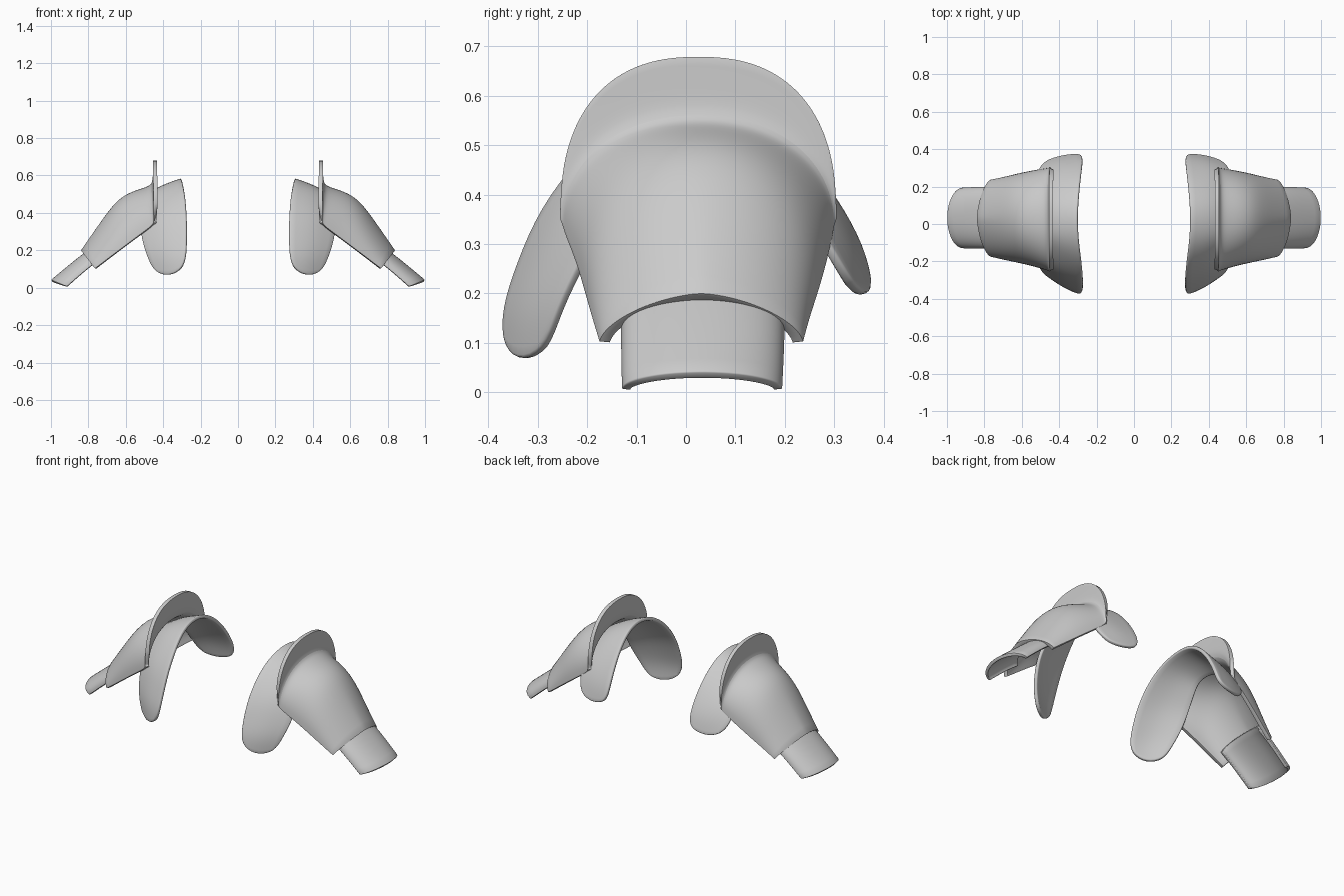
import bpy
import bmesh
import math

# Remove the default object only
cube = bpy.data.objects.get("Cube")
if cube:
    bpy.data.objects.remove(cube, do_unlink=True)

# Single grey material
grey = bpy.data.materials.new("plain grey")
grey.use_nodes = True
grey.diffuse_color = (0.6, 0.6, 0.6, 1)
shader = next(n for n in grey.node_tree.nodes if n.type == "BSDF_PRINCIPLED")
shader.inputs["Base Color"].default_value = grey.diffuse_color


def arch(front, back, low, high, power, segments=20):
    """One arched section from the front edge over the top to the back edge."""
    points = []
    for i in range(segments + 1):
        angle = math.pi * i / segments
        c = math.cos(angle)
        across = -math.copysign(abs(c) ** (2 / power), c)
        rise = max(math.sin(angle), 0) ** (2 / power)
        x = low[0] + (high[0] - low[0]) * rise
        z = low[1] + (high[1] - low[1]) * rise
        y = (front + back) / 2 + across * (back - front) / 2
        points.append((x, y, z))
    return points


def shell(name, rows, thickness, corners="PRESERVE_CORNERS"):
    """Skin rows of points into a thick, soft-edged plate on both shoulders."""
    bm = bmesh.new()
    grid = [[bm.verts.new(p) for p in row] for row in rows]
    for a, b in zip(grid, grid[1:]):
        for i in range(len(a) - 1):
            bm.faces.new((a[i], a[i + 1], b[i + 1], b[i]))
    bm.normal_update()
    # The outer side of every plate looks upwards overall
    if sum(f.normal.z * f.calc_area() for f in bm.faces) < 0:
        bmesh.ops.reverse_faces(bm, faces=bm.faces[:])
    mesh = bpy.data.meshes.new(name)
    bm.to_mesh(mesh)
    bm.free()
    mesh.materials.append(grey)
    obj = bpy.data.objects.new(name, mesh)
    bpy.context.collection.objects.link(obj)

    subsurf = obj.modifiers.new("smooth", "SUBSURF")
    subsurf.levels = subsurf.render_levels = 2
    subsurf.boundary_smooth = corners
    solid = obj.modifiers.new("thickness", "SOLIDIFY")
    solid.thickness = thickness
    solid.offset = -1
    bevel = obj.modifiers.new("soft rim", "BEVEL")
    bevel.width = thickness * 0.3
    bevel.segments = 2
    bevel.limit_method = "ANGLE"
    bevel.angle_limit = math.radians(50)
    obj.modifiers.new("other side", "MIRROR").use_axis[0] = True

    for other in bpy.context.selected_objects:
        other.select_set(False)
    obj.select_set(True)
    bpy.context.view_layer.objects.active = obj
    bpy.ops.object.shade_smooth_by_angle(angle=math.radians(50))
    return obj


# Shoulder plate: upright neck guard that folds into a tapering hood
shell("shoulder_plate", [
    arch(-0.255, 0.305, (0.45, 0.36), (0.455, 0.68), 2.4),
    arch(-0.255, 0.305, (0.452, 0.35), (0.455, 0.61), 2.3),
    arch(-0.25, 0.30, (0.455, 0.34), (0.457, 0.555), 2.1),
    arch(-0.245, 0.297, (0.475, 0.32), (0.49, 0.538), 2.1),
    arch(-0.222, 0.285, (0.55, 0.265), (0.57, 0.515), 2.1),
    arch(-0.205, 0.268, (0.63, 0.205), (0.65, 0.47), 2.0),
    arch(-0.19, 0.25, (0.70, 0.152), (0.74, 0.345), 1.8),
    arch(-0.175, 0.237, (0.765, 0.103), (0.84, 0.2), 1.6),
], 0.022)

# Arm plate: short cuff tucked beneath the hood
shell("arm_plate", [
    arch(-0.132, 0.2, (0.72, 0.165), (0.76, 0.235), 2.2),
    arch(-0.132, 0.2, (0.80, 0.108), (0.87, 0.15), 2.2),
    arch(-0.13, 0.195, (0.915, 0.006), (1.0, 0.042), 2.0),
], 0.018)

# Collar: curved strap, each row running from the neck edge to the arm edge
shell("collar_strap", [
    [(0.30, -0.375, 0.10), (0.37, -0.345, 0.06), (0.45, -0.29, 0.08)],
    [(0.28, -0.375, 0.17), (0.38, -0.345, 0.16), (0.49, -0.265, 0.17)],
    [(0.277, -0.345, 0.26), (0.40, -0.30, 0.27), (0.52, -0.215, 0.27)],
    [(0.277, -0.30, 0.37), (0.41, -0.25, 0.38), (0.525, -0.17, 0.36)],
    [(0.285, -0.21, 0.49), (0.41, -0.17, 0.47), (0.51, -0.1, 0.44)],
    [(0.30, -0.1, 0.57), (0.41, -0.08, 0.54), (0.5, -0.05, 0.49)],
    [(0.307, 0.03, 0.593), (0.41, 0.03, 0.555), (0.5, 0.03, 0.5)],
    [(0.30, 0.14, 0.565), (0.42, 0.13, 0.53), (0.5, 0.11, 0.48)],
    [(0.29, 0.24, 0.485), (0.42, 0.22, 0.46), (0.51, 0.19, 0.42)],
    [(0.28, 0.31, 0.39), (0.42, 0.30, 0.37), (0.515, 0.26, 0.35)],
    [(0.275, 0.36, 0.30), (0.40, 0.35, 0.28), (0.51, 0.305, 0.28)],
    [(0.285, 0.38, 0.22), (0.38, 0.372, 0.195), (0.47, 0.345, 0.21)],
], 0.02, "ALL")
